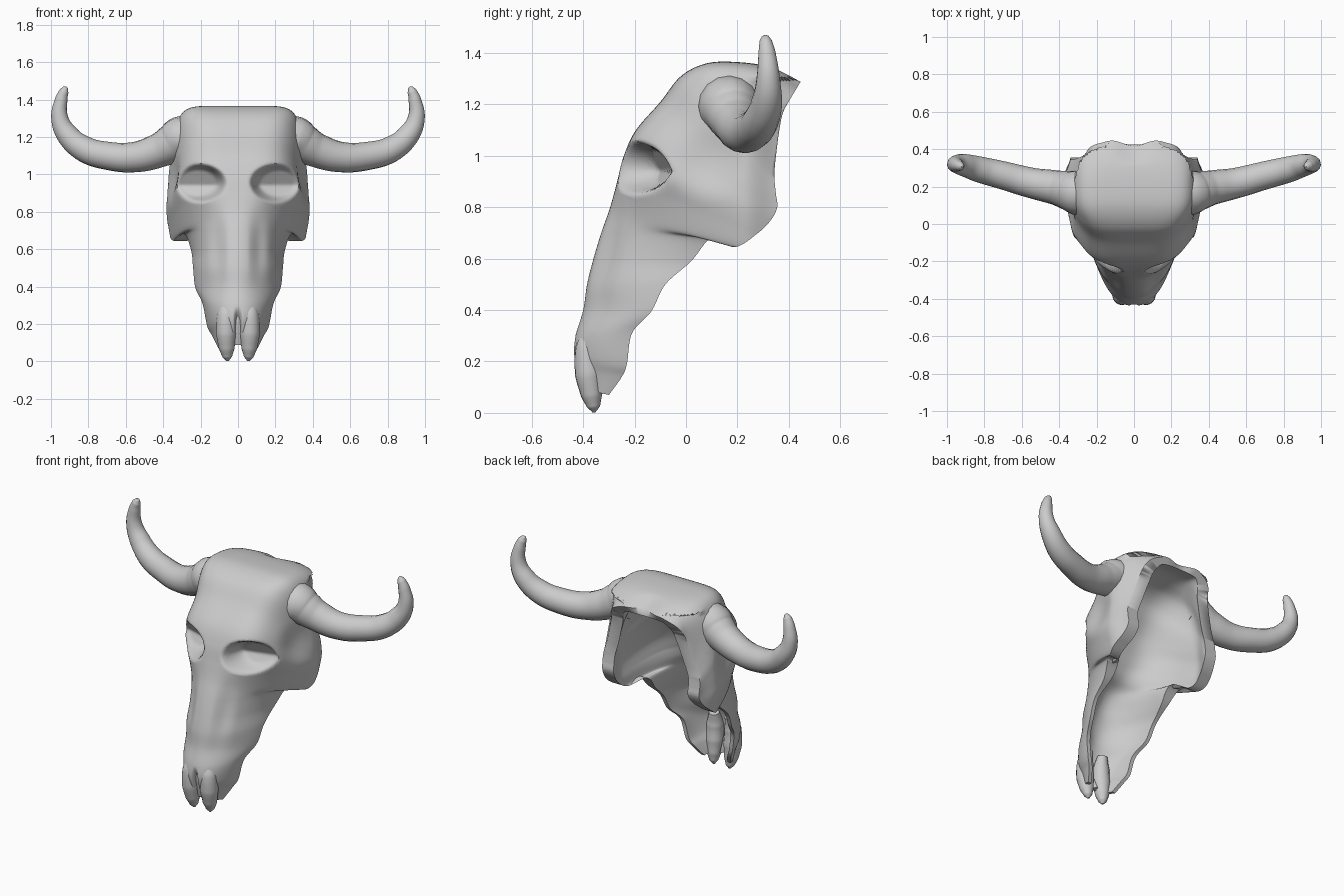
import bpy, math

if "Cube" in bpy.data.objects:
    bpy.data.objects.remove(bpy.data.objects["Cube"])

# Skull sections: front-centre y,z | rear-edge y,z | front and rear half width | squareness
SECTIONS = [
    (.447, 1.29, .375, 1.17, .30, .32, 3.2),
    (.33, 1.345, .36, 1.08, .32, .345, 5.0),
    (.20, 1.365, .35, 1.00, .32, .365, 7.0),
    (.08, 1.36, .345, .95, .32, .38, 7.0),
    (-.02, 1.31, .345, .90, .31, .395, 5.5),
    (-.10, 1.21, .35, .85, .305, .40, 4.5),
    (-.195, 1.10, .355, .80, .315, .40, 4.2),
    (-.242, 1.0, .33, .75, .33, .395, 3.7),
    (-.268, .90, .28, .70, .305, .38, 2.8),
    (-.295, .80, .19, .645, .265, .345, 2.3),
    (-.33, .70, .10, .68, .235, .285, 2.1),
    (-.36, .60, .02, .59, .215, .25, 2.1),
    (-.385, .50, -.08, .50, .195, .24, 2.1),
    (-.40, .40, -.135, .395, .18, .228, 2.0),
    (-.43, .30, -.21, .31, .16, .19, 2.2),
    (-.437, .23, -.23, .19, .14, .165, 2.3),
    (-.42, .16, -.25, .14, .115, .14, 2.3),
    (-.39, .09, -.30, .07, .095, .105, 2.3),
]
STEPS, HALF = 10, 44


def catmull(rows, steps):
    out = []
    for i in range(len(rows) - 1):
        a, b, c, d = (rows[max(0, min(len(rows) - 1, i + k))] for k in (-1, 0, 1, 2))
        for s in range(steps):
            t = s / steps
            out.append([.5 * (2*q + (r-p)*t + (2*p-5*q+4*r-e)*t*t + (3*q-p-3*r+e)*t**3)
                        for p, q, r, e in zip(a, b, c, d)])
    return out + [list(rows[-1])]


def smooth(t):
    t = max(0, min(1, t))
    return t * t * (3 - 2 * t)


def curl(x, y, z):
    # side walls turn inward towards their rear edge
    if abs(x) > .1 and z < 1.3:
        x -= math.copysign(.065 * smooth((y - .22) / .16) * smooth((abs(x) - .1) / .15), x)
    return x, y, z


def shape(x, y, z):
    ax = abs(x)
    # eye sockets
    d = ((ax - .21) / .15) ** 2 + ((z - .955) / .108) ** 2
    f = smooth((1 - d) * 1.6)
    floor = -.05 - .55 * abs(z - .94) - .28 * max(0, .3 - ax)
    if y < floor:
        y += (floor - y) * f
    # hollows beside the nasal ridge
    if y < -.1:
        y += .018 * smooth(1 - abs(ax - .11) / .06) * smooth(1 - abs(z - .6) / .25)
    # temple hollow behind the eye
    if ax > .22:
        temple = smooth(1 - math.hypot((y - .08) / .16, (z - .97) / .16))
        x -= math.copysign(.02 * temple, x)
    # notch in the rear crest and slit in the nose
    if y > .3 and z > 1.2:
        y -= .03 * smooth(1 - ax / .12) * smooth((y - .3) / .1)
    if z < .3:
        y += .05 * smooth(1 - ax / .025) * smooth((.3 - z) / .1)
    return x, y, z


def section(row, inner):
    yf, zf, yb, zb, wf, wb, p = row
    if inner:  # hollow: thick cheeks and brow, thin snout
        k = .14 + .16 * smooth((zf - .6) / .25)
        wall = .025 + .055 * smooth((zb - .5) / .2)
        yf, zf = yf + (yb - yf) * k, zf + (zb - zf) * k
        wf, wb, p = wf - wall, wb - wall, min(p, 2.8)
    pts = []
    for j in range(-HALF, HALF + 1):
        a = abs(j) / HALF * math.pi / 2
        s, c = math.sin(a), max(0, math.cos(a))
        m = (s ** p + c ** p) ** (1 / p)
        u, v = s / m, 1 - c / m
        q = curl(math.copysign(u * (wf + (wb - wf) * v), j),
                 yf + (yb - yf) * v, zf + (zb - zf) * v)
        pts.append(q if inner else shape(*q))
    return pts


# Open-backed skull: outer skin, inner hollow, rim joining the two
rows = catmull(SECTIONS, STEPS)
n, R = 2 * HALF + 1, len(rows)
verts = [q for inner in (False, True) for r in rows for q in section(r, inner)]
faces, off = [], n * R
for i in range(R - 1):
    for j in range(n - 1):
        a = i * n + j
        faces.append((a, a + n, a + n + 1, a + 1))
        faces.append(tuple(off + v for v in (a + 1, a + n + 1, a + n, a)))
border = ([j for j in range(n)] + [i * n + n - 1 for i in range(1, R)]
          + [(R - 1) * n + j for j in range(n - 2, -1, -1)]
          + [i * n for i in range(R - 2, 0, -1)])
for a, b in zip(border, border[1:] + border[:1]):
    faces.append((a, b, b + off, a + off))
mesh = bpy.data.meshes.new("skull")
mesh.from_pydata(verts, [], faces)
mesh.update()
skull = bpy.data.objects.new("skull", mesh)
bpy.context.collection.objects.link(skull)


def tapered_tube(name, points, side):
    cu = bpy.data.curves.new(name, 'CURVE')
    cu.dimensions = '3D'
    cu.bevel_depth = 1
    cu.bevel_resolution = 6
    cu.resolution_u = 8
    cu.use_fill_caps = True
    sp = cu.splines.new('BEZIER')
    sp.bezier_points.add(len(points) - 1)
    for bp, (x, y, z, r) in zip(sp.bezier_points, points):
        bp.co = (side * x, y, z)
        bp.radius = r
        bp.handle_left_type = bp.handle_right_type = 'AUTO'
    ob = bpy.data.objects.new(name, cu)
    bpy.context.collection.objects.link(ob)
    bpy.ops.object.select_all(action='DESELECT')
    ob.select_set(True)
    bpy.context.view_layer.objects.active = ob
    bpy.ops.object.convert(target='MESH')
    return bpy.context.view_layer.objects.active


HORN = [(.27, .165, 1.195, .122), (.31, .17, 1.188, .12), (.355, .18, 1.163, .105),
        (.42, .195, 1.13, .092), (.55, .22, 1.093, .081), (.70, .26, 1.10, .075),
        (.82, .29, 1.135, .07), (.91, .315, 1.21, .06), (.953, .32, 1.30, .046),
        (.945, .315, 1.40, .034), (.93, .31, 1.445, .025), (.922, .308, 1.464, .014),
        (.92, .307, 1.47, .004)]
PRONG = [(.055, -.36, .33, .03), (.062, -.38, .25, .05), (.063, -.378, .15, .054),
         (.06, -.367, .07, .042), (.057, -.36, .025, .026), (.055, -.358, .002, .006)]

parts = [skull]
for side, tag in ((1, "right"), (-1, "left")):
    # Horns
    parts.append(tapered_tube("horn_" + tag, HORN, side))
    # Nose prongs
    parts.append(tapered_tube("nose_prong_" + tag, PRONG, side))

for ob in parts:
    bpy.ops.object.select_all(action='DESELECT')
    ob.select_set(True)
    bpy.context.view_layer.objects.active = ob
    bpy.ops.object.shade_smooth_by_angle(angle=math.radians(60))
